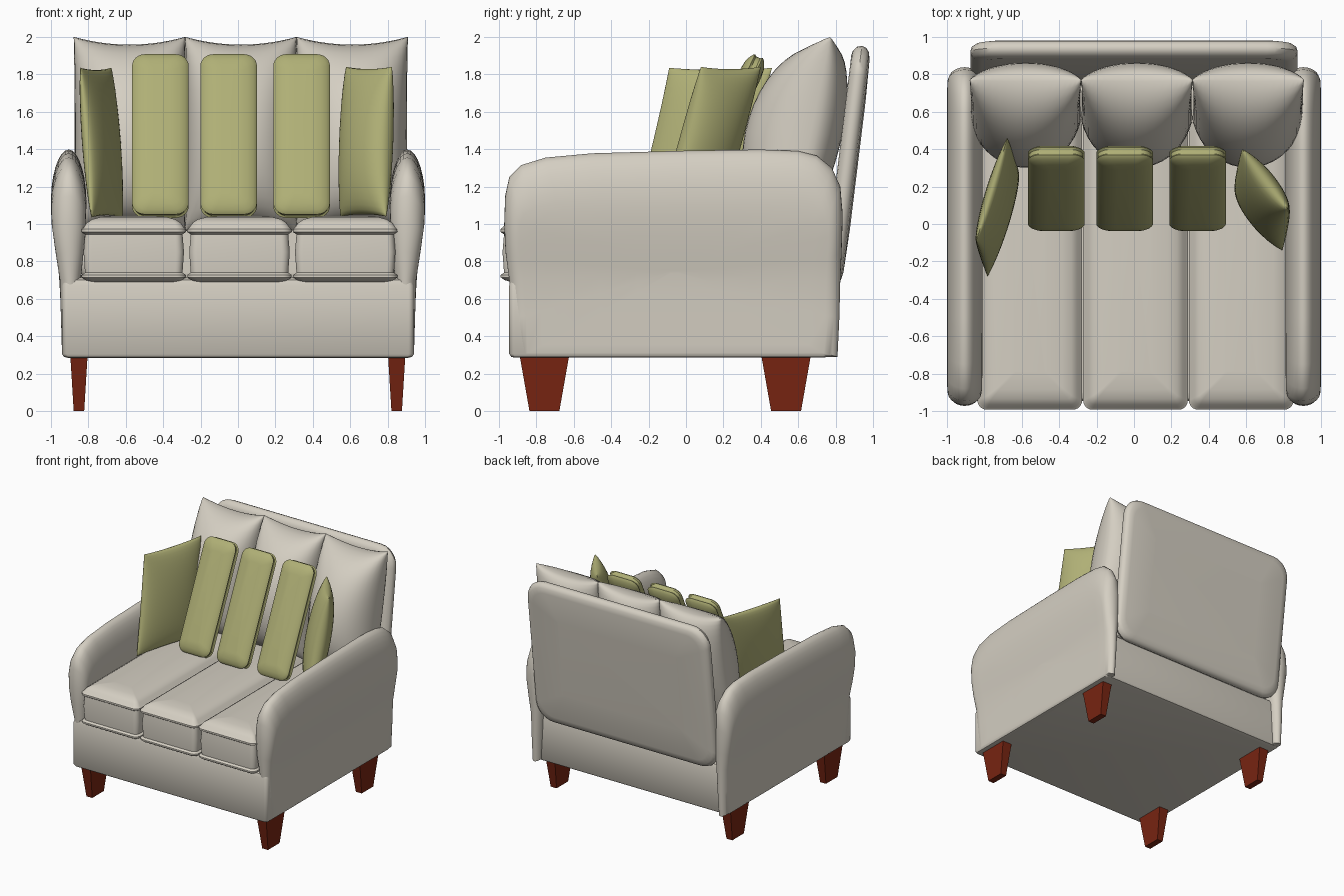
import bpy, bmesh, math
from mathutils import Vector, Matrix

if "Cube" in bpy.data.objects:
    bpy.data.objects.remove(bpy.data.objects["Cube"])


def material(name, rgb):
    m = bpy.data.materials.new(name)
    m.diffuse_color = (*rgb, 1)
    m.use_nodes = True
    m.node_tree.nodes["Principled BSDF"].inputs["Base Color"].default_value = m.diffuse_color
    return m


CREAM = material("cream fabric", (0.66, 0.62, 0.54))
GREEN = material("olive fabric", (0.43, 0.43, 0.18))
WOOD = material("red brown wood", (0.19, 0.018, 0.006))


def finish(name, bm, mat, angle=40):
    bmesh.ops.remove_doubles(bm, verts=bm.verts, dist=0.0003)
    bmesh.ops.recalc_face_normals(bm, faces=bm.faces)
    me = bpy.data.meshes.new(name)
    bm.to_mesh(me)
    bm.free()
    me.materials.append(mat)
    me.shade_smooth()
    me.set_sharp_from_angle(angle=math.radians(angle))
    ob = bpy.data.objects.new(name, me)
    bpy.context.collection.objects.link(ob)
    return ob


def loft(name, rings, mat, angle=40):
    """Skin closed rings of points and cap both ends."""
    bm = bmesh.new()
    rows = [[bm.verts.new(p) for p in r] for r in rings]
    n = len(rows[0])
    for a, b in zip(rows, rows[1:]):
        for i in range(n):
            j = (i + 1) % n
            bm.faces.new((a[i], a[j], b[j], b[i]))
    bm.faces.new(rows[0])
    bm.faces.new(rows[-1])
    return finish(name, bm, mat, angle)


def slab(name, w, h, r, layers, mat, matrix, angle=40):
    """Rounded rectangle lofted through (height, inset) layers."""
    rings = []
    for z, inset in layers:
        hw, hh, rr = w / 2 - inset, h / 2 - inset, max(r - inset * 0.5, 0.01)
        ring = []
        for q, (sx, sy) in enumerate(((1, 1), (-1, 1), (-1, -1), (1, -1))):
            for k in range(7):
                a = math.pi / 2 * (q + k / 6)
                ring.append(matrix @ Vector((sx * (hw - rr) + rr * math.cos(a),
                                             sy * (hh - rr) + rr * math.sin(a), z)))
        rings.append(ring)
    return loft(name, rings, mat, angle)


def pillow(name, c, u, v, n, front, back, dip_u, dip_v, mat, power=0.45, N=20):
    """Two bulging sheets sharing a pinched seam; u and v are half vectors."""
    c, u, v, n = Vector(c), Vector(u), Vector(v), Vector(n).normalized()
    bm = bmesh.new()
    steps = [math.sin(math.pi / 2 * (2 * i / N - 1)) for i in range(N + 1)]
    for thick in (front, -back):
        g = []
        for a in steps:
            row = []
            for b in steps:
                t = max((1 - a * a) * (1 - b * b), 0) ** power
                row.append(bm.verts.new(c + u * a * (1 - dip_u * (1 - b * b))
                                        + v * b * (1 - dip_v * (1 - a * a)) + n * thick * t))
            g.append(row)
        for i in range(N):
            for j in range(N):
                bm.faces.new((g[i][j], g[i + 1][j], g[i + 1][j + 1], g[i][j + 1]))
    return finish(name, bm, mat, 60)


def interp(table, z):
    for (z0, a), (z1, b) in zip(table, table[1:]):
        if z <= z1:
            return a + (b - a) * max(0, (z - z0) / (z1 - z0))
    return table[-1][1]


# base box under the seat
slab("base", 1.88, 1.71, 0.03,
     [(0.285, 0.03), (0.29, 0.01), (0.305, 0), (0.67, 0), (0.70, 0.01), (0.715, 0.04)],
     CREAM, Matrix.Translation((0, -0.09, 0)))

# arms: side outline, rounded over towards both faces
outline = [(-0.92, 0.29), (-0.93, 0.5), (-0.945, 0.7), (-0.965, 0.85), (-0.972, 1.0),
           (-0.967, 1.15), (-0.945, 1.25), (-0.88, 1.315), (-0.75, 1.355), (-0.5, 1.378),
           (0, 1.392), (0.4, 1.398), (0.6, 1.39), (0.7, 1.365), (0.78, 1.3), (0.825, 1.2),
           (0.838, 1.05), (0.832, 0.85), (0.825, 0.7), (0.82, 0.5), (0.81, 0.29)]
outer = [(0.29, 0.94), (0.7, 0.952), (0.85, 0.975), (1.0, 0.996), (1.1, 1.0), (1.4, 0.995)]
inner = [(0.29, 0.86), (0.7, 0.84), (0.9, 0.82), (1.1, 0.81), (1.4, 0.815)]


def arm_ring(side, phi, shrink):
    k = 1 - math.cos(phi)
    ring = []
    for y, z in outline:
        sy = (1 - 0.085 * k) * shrink
        sz = (1 - (0.4 if z > 0.75 else 0.04) * k) * shrink
        yy, zz = -0.06 + (y + 0.06) * sy, 0.75 + (z - 0.75) * sz
        o, i = interp(outer, zz), interp(inner, zz)
        ring.append((side * ((o + i) / 2 + (o - i) / 2 * math.sin(phi)), yy, zz))
    return ring


half = math.pi / 2
for side, label in ((-1, "left"), (1, "right")):
    shrinks = (0.03, 0.25, 0.5, 0.75, 0.9)
    rings = [arm_ring(side, -half, s) for s in shrinks]
    rings += [arm_ring(side, half * (i / 7 - 1), 1) for i in range(15)]
    rings += [arm_ring(side, half, s) for s in reversed(shrinks)]
    loft(label + "_arm", rings, CREAM, 50)

# leaning back panel
slab("back_panel", 1.75, 1.285, 0.16,
     [(-0.05, 0.06), (-0.045, 0.035), (-0.025, 0.008), (0, 0), (0.025, 0.008),
      (0.042, 0.03), (0.05, 0.07), (0.056, 0.3)],
     CREAM, Matrix.Translation((0, 0.862, 1.315)) @ Matrix.Rotation(math.radians(-7), 4, 'X')
     @ Matrix.Rotation(half, 4, 'X') @ Matrix.Rotation(math.pi, 4, 'Y'))

# seat cushions with piped edges, and back cushions
seat_layers = [(0.69, 0.06), (0.70, 0.025), (0.715, 0.004), (0.728, 0.004), (0.74, 0.022),
               (0.85, 0.014), (0.945, 0.022), (0.957, 0.003), (0.972, 0.003), (0.982, 0.015),
               (1.005, 0.03), (1.025, 0.06), (1.038, 0.11), (1.044, 0.2)]
for i, label in enumerate(("left", "middle", "right")):
    slab(label + "_seat_cushion", 0.565, 1.74, 0.05, seat_layers, CREAM,
         Matrix.Translation((-0.557 + 0.565 * i, -0.125, 0)))
    pillow(label + "_back_cushion", (-0.58 + 0.595 * i, 0.665, 1.48), (0.298, 0, 0),
           (0, 0.105, 0.52), (0, -1, 0.03), 0.35, 0.17, 0.02, 0.08, CREAM)

# narrow olive bolsters leaning back
bolster = [(-0.06, 0.10), (-0.054, 0.05), (-0.04, 0.02), (-0.03, 0.006), (-0.022, 0),
           (-0.012, 0.008), (0.012, 0.008), (0.022, 0), (0.03, 0.006), (0.04, 0.02),
           (0.054, 0.05), (0.06, 0.10)]
for x, label in ((-0.415, "left"), (-0.05, "middle"), (0.34, "right")):
    slab(label + "_bolster", 0.303, 0.945, 0.07, bolster, GREEN,
         Matrix.Translation((x, 0.19, 1.47)) @ Matrix.Rotation(math.radians(90 - 25), 4, 'X'))

# square olive pillows against the arms
pillow("left_throw_pillow", (-0.73, 0.09, 1.435), (0.083, 0.275, 0), (-0.03, 0.095, 0.4),
       (1, -0.3, 0.12), 0.065, 0.065, 0.03, 0.03, GREEN)
pillow("right_throw_pillow", (0.685, 0.13, 1.44), (0.122, -0.16, 0), (0.015, 0.11, 0.4),
       (-0.8, -0.6, 0.2), 0.10, 0.10, 0.03, 0.03, GREEN)

# tapered legs
for x, sx in ((-0.85, "left"), (0.848, "right")):
    for y, sy in ((-0.757, "front"), (0.535, "back")):
        rings = [[(x + a * w, y + b * d, z) for a, b in ((-1, -1), (1, -1), (1, 1), (-1, 1))]
                 for z, w, d in ((0, 0.028, 0.08), (0.295, 0.046, 0.132))]
        loft(sy + "_" + sx + "_leg", rings, WOOD, 20)
